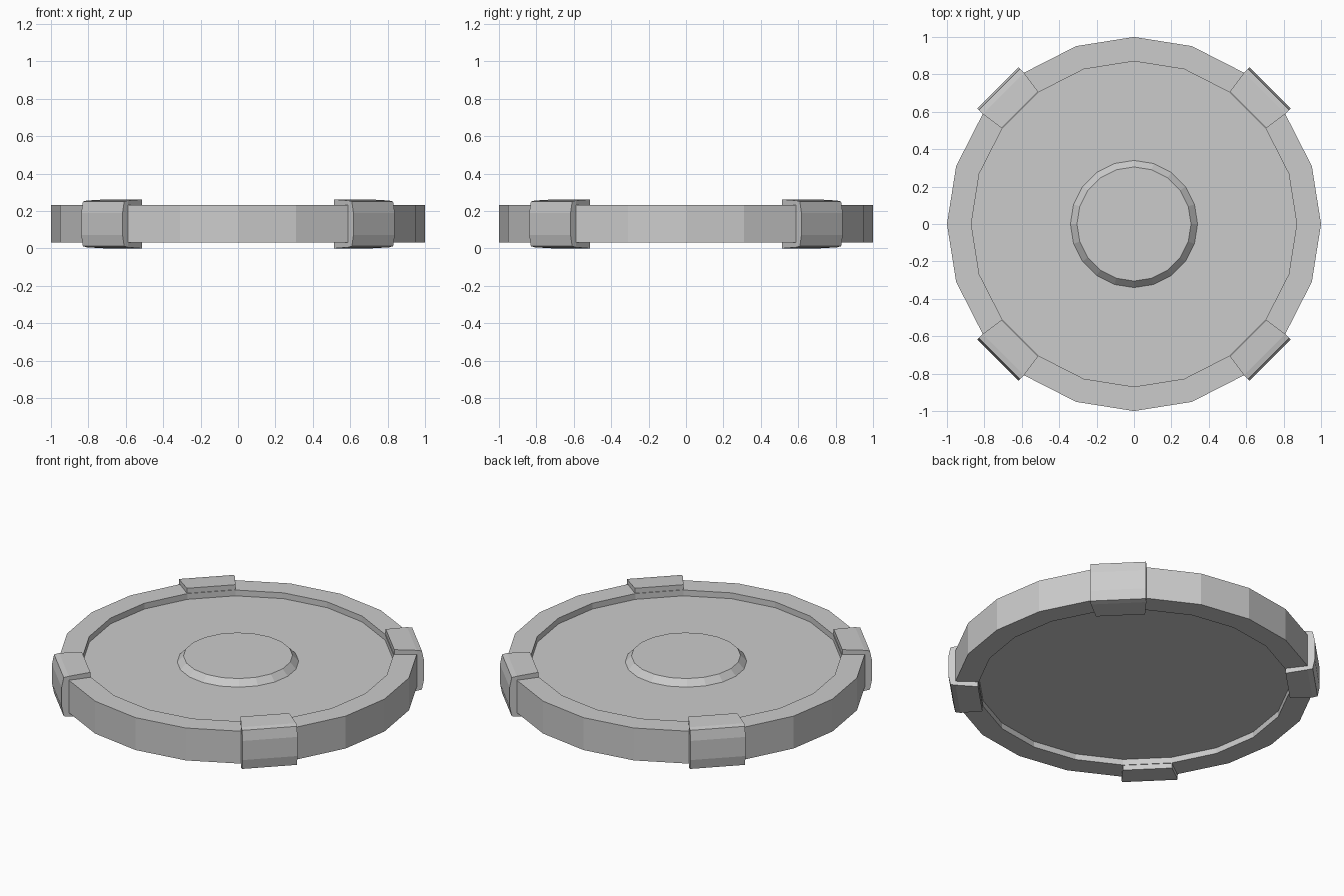
import bpy, bmesh, math

if "Cube" in bpy.data.objects:
    bpy.data.objects.remove(bpy.data.objects["Cube"])

SIDES = 20


def finish(name, bm):
    bmesh.ops.remove_doubles(bm, verts=bm.verts, dist=1e-5)
    bmesh.ops.recalc_face_normals(bm, faces=bm.faces)
    mesh = bpy.data.meshes.new(name)
    bm.to_mesh(mesh)
    bm.free()
    obj = bpy.data.objects.new(name, mesh)
    bpy.context.collection.objects.link(obj)
    return obj


def revolve(name, profile):
    """Turn an (r, z) profile around z; points on the axis collapse."""
    bm = bmesh.new()
    rings = []
    for i in range(SIDES):
        a = 2 * math.pi * i / SIDES
        rings.append([bm.verts.new((r * math.cos(a), r * math.sin(a), z)) for r, z in profile])
    for i in range(SIDES):
        a, b = rings[i], rings[(i + 1) % SIDES]
        for k in range(len(profile) - 1):
            bm.faces.new((a[k], b[k], b[k + 1], a[k + 1]))
    # flat caps at open ends
    bm.faces.new([r[0] for r in rings])
    bm.faces.new([r[-1] for r in rings])
    return finish(name, bm)


def clip(name, angle):
    """Bracket wrapped over the rim: (radius, height, half width)."""
    pts = [(0.863, 0.262, 0.138), (0.988, 0.256, 0.156), (1.017, 0.25, 0.156),
           (1.029, 0.19, 0.156), (1.029, 0.072, 0.156), (1.017, 0.012, 0.156),
           (0.988, 0.006, 0.156), (0.863, 0.0, 0.138)]
    ca, sa = math.cos(angle), math.sin(angle)
    bm = bmesh.new()
    sides = []
    for s in (-1, 1):
        sides.append([bm.verts.new((r * ca - s * w * sa, r * sa + s * w * ca, z)) for r, z, w in pts])
    n = len(pts)
    for k in range(n):
        j = (k + 1) % n
        bm.faces.new((sides[0][k], sides[0][j], sides[1][j], sides[1][k]))
    for v in sides:
        bm.faces.new((v[0], v[1], v[6], v[7]))
        bm.faces.new(v[1:7])
    return finish(name, bm)


# Recessed plate with raised rim and central boss
revolve("round_plate", [(0.305, 0.232), (0.34, 0.195), (0.87, 0.195), (0.87, 0.231),
                        (1.0, 0.231), (1.0, 0.031), (0.87, 0.031), (0.87, 0.067)])

# Four clips on the diagonals
for i in range(4):
    clip(f"rim_clip_{i + 1}", math.radians(45 + 90 * i))
